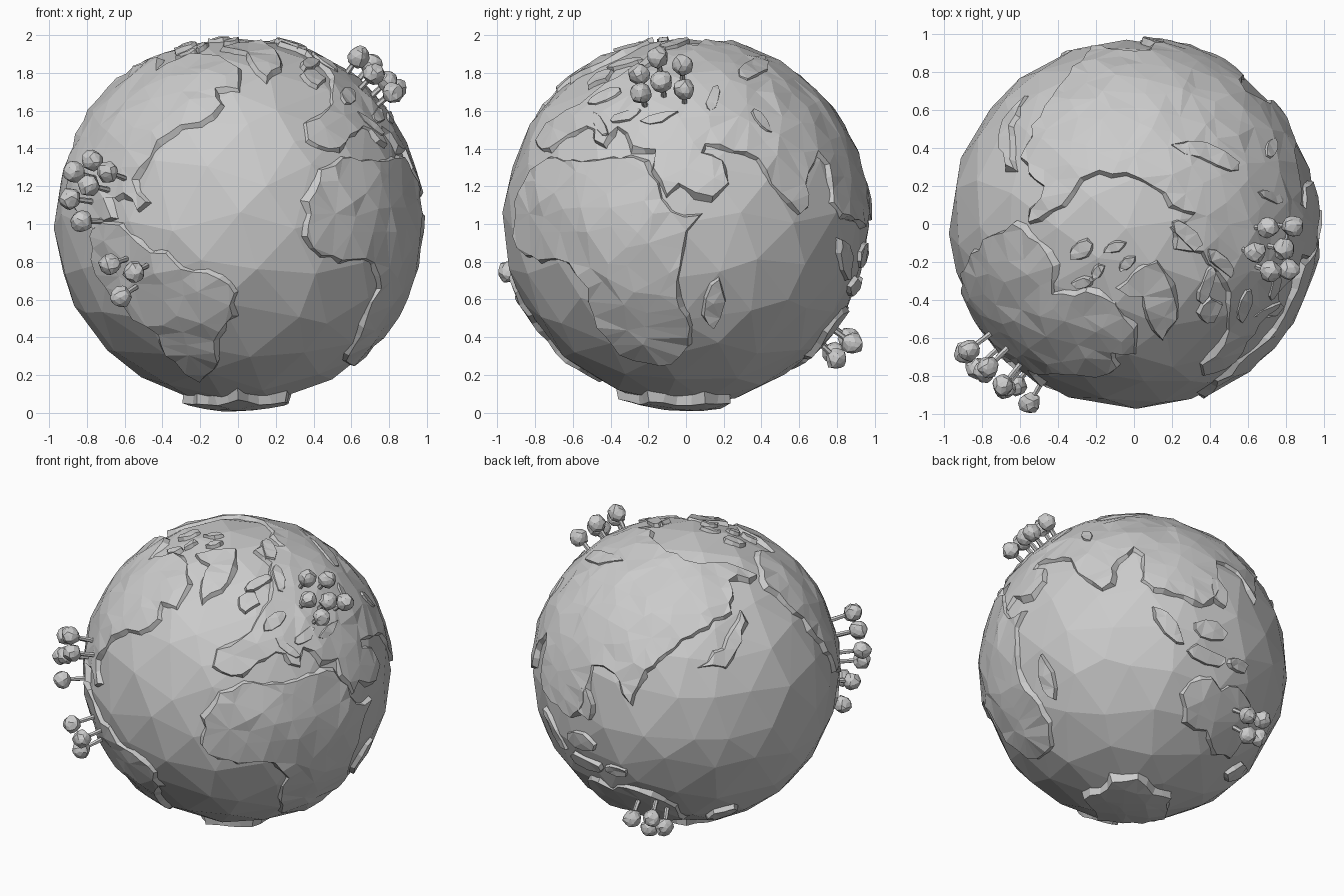
import bpy
import bmesh
import math
import random
from mathutils import Vector, Matrix
from mathutils.geometry import delaunay_2d_cdt

random.seed(4)
if "Cube" in bpy.data.objects:
    bpy.data.objects.remove(bpy.data.objects["Cube"], do_unlink=True)

CENTRE = Vector((0, 0, 1.015))
SEA, LAND, RIDGE = 0.974, 0.986, 0.994

# Directions from which outlines are traced: (azimuth, elevation)
FRONT, RIGHT, BACK, TOP, BELOW = (0, 0), (90, 0), (180, 0), (0, 90), (0, -90)
BACK_RIGHT, BACK_LEFT = (135, -30), (225, 30)


def trace(direction, points, radius=SEA):
    """Lift flat points seen from a direction onto the globe, as unit vectors."""
    a, e = (math.radians(angle) for angle in direction)
    toward = Vector((math.cos(e) * math.sin(a), -math.cos(e) * math.cos(a), math.sin(e)))
    right = Vector((math.cos(a), math.sin(a), 0))
    up = toward.cross(right)
    lifted = []
    for u, v in points:
        depth = math.sqrt(max(0, radius ** 2 - u * u - v * v))
        lifted.append((right * u + up * v + toward * depth).normalized())
    return lifted


def blob(u, v, length, width, angle=0, sides=9):
    """Irregular oval outline for islands."""
    turn = Matrix.Rotation(math.radians(angle), 2)
    points = []
    for i in range(sides):
        t = math.tau * i / sides
        wobble = random.uniform(0.75, 1.15) / 2
        p = turn @ Vector((length * math.cos(t) * wobble, width * math.sin(t) * wobble))
        points.append((u + p.x, v + p.y))
    return points


def add_mesh(name, bm):
    mesh = bpy.data.meshes.new(name)
    bmesh.ops.recalc_face_normals(bm, faces=bm.faces)
    bm.to_mesh(mesh)
    bm.free()
    obj = bpy.data.objects.new(name, mesh)
    obj.location = CENTRE
    bpy.context.collection.objects.link(obj)


def rough_coast(points, step=0.08):
    """Subdivide long coast edges with a little sideways wobble."""
    result = []
    for p, q in zip(points, points[1:] + points[:1]):
        edge = q - p
        count = max(1, round(edge.length / step))
        side = Vector((-edge.y, edge.x)).normalized()
        result.append(p)
        for i in range(1, count):
            result.append(p + edge * (i / count) + side * random.uniform(-0.022, 0.022))
    return result


def land(name, outline, height=LAND, spacing=0.13, rough=0.009, slope=0.045):
    """Faceted raised slab that follows the globe inside an outline."""
    # Flatten the outline around its middle
    mid = sum(outline, Vector()).normalized()
    side = mid.orthogonal().normalized()
    other = mid.cross(side)
    flat = []
    for d in outline:
        across = Vector((d.dot(side), d.dot(other)))
        flat.append(across.normalized() * mid.angle(d))
    coast = rough_coast(flat)
    count = len(coast)

    # Scatter inner points and triangulate
    inner = []
    reach = int(2 / spacing)
    for i in range(-reach, reach + 1):
        for j in range(-reach, reach + 1):
            p = Vector((i + random.uniform(-0.4, 0.4), j + random.uniform(-0.4, 0.4))) * spacing
            if min((p - c).length for c in coast) > spacing * 0.45:
                inner.append(p)
    border = [(i, (i + 1) % count) for i in range(count)]
    verts, _, faces, *_ = delaunay_2d_cdt(coast + inner, border, [], 1, 1e-5)

    # Bend back onto the globe
    bm = bmesh.new()
    made = {}
    for face in faces:
        for i in face:
            if i not in made:
                p = verts[i]
                n = p.normalized()
                turn = p.length
                d = mid * math.cos(turn) + (side * n.x + other * n.y) * math.sin(turn)
                made[i] = bm.verts.new(d * (height + random.uniform(-rough, rough)))
        bm.faces.new([made[i] for i in face])

    # Slope the cliffs outward into the sea
    rim = [e for e in bm.edges if e.is_boundary]
    outward = {}
    for v in {v for e in rim for v in e.verts}:
        inside = sum((f.calc_center_median() for f in v.link_faces), Vector())
        outward[v.co.to_tuple()] = (v.co - inside / len(v.link_faces)).normalized()
    skirt = bmesh.ops.extrude_edge_only(bm, edges=rim)["geom"]
    for v in skirt:
        if isinstance(v, bmesh.types.BMVert):
            v.co += outward[v.co.to_tuple()] * random.uniform(0.2, 1) * slope
            v.co = v.co.normalized() * (SEA - 0.025)
    add_mesh(name, bm)


def grove(name, direction, points, crown):
    """Ball-topped trees standing straight out of the ground."""
    bm = bmesh.new()
    for d in trace(direction, points, crown):
        turn = d.to_track_quat("Z", "Y").to_matrix().to_4x4()
        stem = Matrix.Translation(d * (crown + SEA) / 2) @ turn
        bmesh.ops.create_cone(bm, cap_ends=True, segments=6, radius1=0.016, radius2=0.013,
                              depth=crown - SEA + 0.03, matrix=stem)
        spin = Matrix.Rotation(random.uniform(0, math.tau), 4, "Z")
        ball = bmesh.ops.create_icosphere(bm, subdivisions=2, radius=0.057,
                                          matrix=Matrix.Translation(d * crown) @ turn @ spin)
        for v in ball["verts"]:
            v.co += Vector([random.uniform(-0.006, 0.006) for _ in range(3)])
    add_mesh(name, bm)


# Ocean ball with irregular facets
bm = bmesh.new()
bmesh.ops.create_icosphere(bm, subdivisions=3, radius=SEA)
for v in bm.verts:
    v.co += Vector([random.uniform(-0.065, 0.065) for _ in range(3)])
    v.co = v.co.normalized() * (SEA + random.uniform(-0.004, 0.004))
add_mesh("ocean", bm)

# Continents
land("southwest_continent", trace(FRONT, [
    (-.75, .01), (-.62, -.02), (-.52, -.12), (-.38, -.17), (-.3, -.25), (-.1, -.3),
    (-.02, -.38), (-.03, -.5), (-.1, -.58), (-.13, -.78), (-.2, -.84), (-.33, -.74),
    (-.42, -.6), (-.6, -.45), (-.7, -.35), (-.77, -.2), (-.78, -.08)]))

land("northwest_continent", trace(TOP, [
    (-.63, 0), (-.5, -.1), (-.42, -.22), (-.43, -.37), (-.25, -.35), (-.1, -.42),
    (0, -.55), (0, -.68), (-.12, -.67), (-.09, -.75), (-.2, -.8)])
    + trace(FRONT, [
        (-.3, .5), (-.42, .42), (-.46, .34), (-.56, .22), (-.48, .1), (-.53, .06),
        (-.6, .15), (-.7, .12), (-.66, .02), (-.76, -.04), (-.84, .05)])
    + trace(TOP, [(-.9, -.36), (-.87, -.2), (-.78, -.08)]))

land("southern_continent", trace(FRONT, [
    (.55, .33), (.44, .27), (.37, .1), (.36, -.08), (.44, -.18), (.6, -.2),
    (.72, -.22), (.75, -.35), (.68, -.5), (.64, -.6)])
    + trace(RIGHT, [
        (-.35, -.7), (-.2, -.75), (-.08, -.75), (.01, -.66), (0, -.5), (-.05, -.4),
        (-.02, -.15), (0, -.05), (.07, .03), (-.08, .05), (-.15, .2), (-.22, .31),
        (-.4, .33), (-.55, .31)]))

land("great_continent", trace(RIGHT, [
    (-.62, .46), (-.52, .5), (-.43, .4), (-.36, .5),
    (-.28, .4), (-.16, .38), (-.17, .28), (-.1, .14), (-.04, .2), (.05, .15),
    (.14, .13), (.22, .2), (.19, .32), (.08, .36), (.1, .41), (.25, .37),
    (.38, .33), (.45, .2), (.55, .1), (.6, .04), (.64, .08), (.63, .2),
    (.69, .37), (.75, .3), (.78, .1), (.82, .04)])
    + trace(BACK_LEFT, [
        (-.83, -.28), (-.76, -.2), (-.7, .02), (-.58, -.05), (-.5, -.25), (-.43, -.1),
        (-.27, .04), (-.05, .17), (.17, .27), (.19, .48), (.38, .5)])
    + trace(TOP, [
        (-.5, .03), (-.38, .1), (-.28, .24), (-.18, .28), (-.04, .27), (.1, .2),
        (.2, .1), (.32, .06), (.2, -.02), (.22, -.13), (.36, -.14), (.48, -.3),
        (.5, -.42), (.5, -.56)])
    + trace(FRONT, [(.47, .58), (.36, .52), (.37, .43), (.48, .38), (.57, .42)]))

land("southeast_continent", trace(BACK_RIGHT, [
    (.37, -.17), (.42, -.1), (.55, -.08), (.6, -.16), (.7, -.14), (.76, -.25),
    (.74, -.42), (.62, -.58), (.54, -.55), (.5, -.4), (.38, -.34)]))

land("polar_continent", trace(BELOW, blob(0, .05, .56, .56, sides=12)),
     height=1.008, spacing=0.1, rough=0.004)

land("northern_island", trace(TOP, [
    (-.08, -.34), (0, -.26), (.12, -.2), (.19, -.33), (.22, -.5), (.15, -.6),
    (.08, -.5), (.05, -.38)]))

land("eastern_arc_island", trace(BACK_LEFT, [
    (.24, .27), (.22, .08), (.1, -.08), (-.07, -.07), (.1, .03), (.18, .16)]))

# Small islands and hill ridges: position, length, width, angle
ISLANDS = {
    RIGHT: [(.15, -.44, .27, .1, 80)],
    TOP: [(-.28, -.14, .13, .08, 30), (-.1, -.12, .12, .05, 20), (-.19, -.25, .1, .05, 60),
          (-.27, -.31, .12, .05, 10), (-.04, -.21, .1, .05, 40), (.4, -.46, .14, .09, 60),
          (.38, -.32, .2, .06, 70)],
    BACK_RIGHT: [(.3, .28, .3, .09, -55), (.56, .23, .2, .12, -15), (.52, .07, .26, .09, -25),
                 (.71, 0, .13, .08, -30), (.64, -.68, .16, .05, 35), (.61, .46, .2, .08, -70)],
}
RIDGES = {
    RIGHT: [(-.45, .5, .16, .05, -60), (-.32, .55, .18, .05, 20), (-.15, .54, .2, .05, 15),
            (.14, .64, .13, .06, 70), (.35, .8, .18, .1, 20), (.4, .52, .16, .05, -50)],
    TOP: [(.28, -.06, .2, .08, -50), (.45, -.2, .2, .07, -40), (.58, -.42, .18, .06, 70)],
}
for name, group, height in (("island", ISLANDS, LAND), ("hill_ridge", RIDGES, RIDGE)):
    for direction, spots in group.items():
        for spot in spots:
            land(name, trace(direction, blob(*spot)), height, spacing=0.07, rough=0.006, slope=0.02)

# Trees
grove("northwest_trees", FRONT, [(-.77, .32), (-.87, .26), (-.69, .26), (-.79, .19),
                                 (-.89, .12), (-.83, 0)], 1.125)
grove("southwest_trees", FRONT, [(-.68, -.23), (-.55, -.27), (-.62, -.4)], 1.125)
grove("northeast_trees", RIGHT, [(-.15, .87), (-.02, .83), (-.25, .78), (-.13, .74),
                                 (-.01, .7), (-.24, .68)], 1.09)
grove("southeast_trees", BACK, [(.34, -.62), (.2, -.65), (.27, -.73), (.38, -.7)], 1.115)
